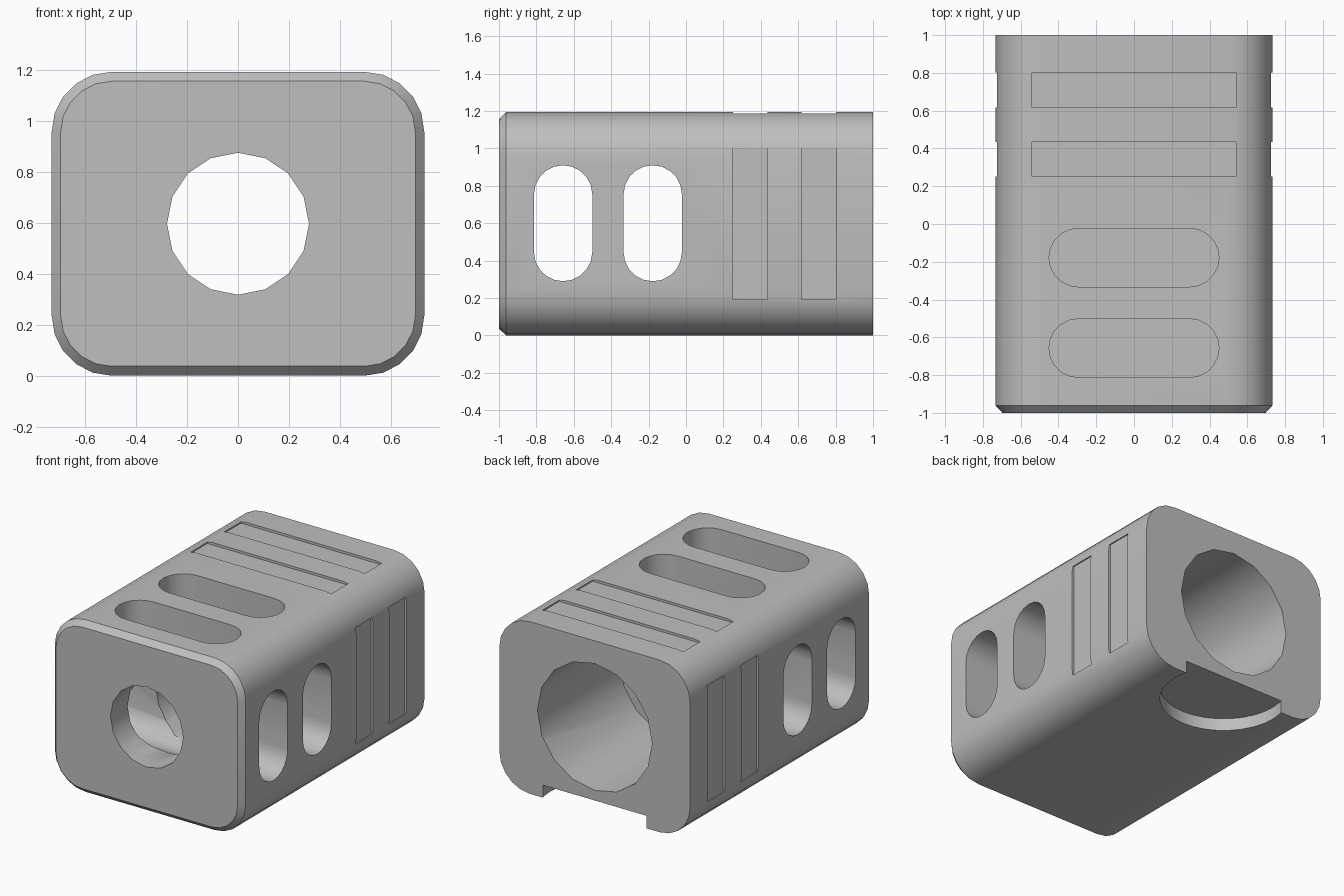
import bpy, bmesh
from math import sin, cos, pi, radians
from mathutils import Vector

cube = bpy.data.objects.get("Cube")
if cube:
    bpy.data.objects.remove(cube, do_unlink=True)

grey = bpy.data.materials.new("plain grey")
grey.use_nodes = True
colour = (0.52, 0.52, 0.52, 1)
grey.diffuse_color = colour
grey.node_tree.nodes["Principled BSDF"].inputs["Base Color"].default_value = colour

MID = 0.597  # height of the bore axis


def rounded(half_w, half_h, r, steps):
    """Rounded rectangle outline around the origin."""
    pts = []
    for q, (sx, sy) in enumerate([(1, 1), (-1, 1), (-1, -1), (1, -1)]):
        for i in range(steps + 1):
            a = (q + i / steps) * pi / 2
            pts.append((sx * (half_w - r) + r * cos(a), sy * (half_h - r) + r * sin(a)))
    return pts


def circle(r, n):
    return [(r * cos(2 * pi * i / n), r * sin(2 * pi * i / n)) for i in range(n)]


def loft(name, rings):
    """Closed solid through rings of 3D points."""
    bm = bmesh.new()
    loops = [[bm.verts.new(p) for p in ring] for ring in rings]
    for a, b in zip(loops, loops[1:]):
        for i in range(len(a)):
            j = (i + 1) % len(a)
            bm.faces.new((a[i], a[j], b[j], b[i]))
    bm.faces.new(loops[0])
    bm.faces.new(loops[-1])
    bmesh.ops.remove_doubles(bm, verts=bm.verts, dist=1e-5)
    bmesh.ops.recalc_face_normals(bm, faces=bm.faces)
    mesh = bpy.data.meshes.new(name)
    bm.to_mesh(mesh)
    bm.free()
    mesh.materials.append(grey)
    obj = bpy.data.objects.new(name, mesh)
    bpy.context.collection.objects.link(obj)
    return obj


def prism(name, outline, axis, start, end, centre):
    """Extrude an outline along an axis between two positions."""
    def place(u, v, t):
        p = {"x": (t, u, v), "y": (u, t, v), "z": (u, v, t)}[axis]
        return Vector(p) + Vector(centre)
    return loft(name, [[place(u, v, t) for u, v in outline] for t in (start, end)])


# Body: rounded block with a chamfered front rim
full = rounded(0.732, MID, 0.235, 5)
inset = rounded(0.697, MID - 0.037, 0.2, 5)
body = loft("muzzle_block", [[(u, y, v + MID) for u, v in ring]
                             for ring, y in ((inset, -1), (full, -0.962), (full, 1))])


def cut(tool):
    tool.hide_render = True
    mod = body.modifiers.new("cut", "BOOLEAN")
    mod.operation = "DIFFERENCE"
    mod.solver = "EXACT"
    mod.object = tool
    bpy.context.view_layer.objects.active = body
    bpy.ops.object.modifier_apply(modifier=mod.name)
    bpy.data.objects.remove(tool, do_unlink=True)


# Narrow front bore and wide rear bore
cut(prism("front_bore", circle(0.279, 16), "y", -1.2, 0.3, (0, 0, MID)))
cut(prism("rear_bore", circle(0.44, 16), "y", 0.1, 1.2, (0, 0, MID)))

# Side ports run right through, top ports are blind pockets
for y in (-0.657, -0.178):
    cut(prism("side_port", rounded(0.156, 0.31, 0.156, 5), "x", -1, 1, (0, y, 0.6)))
    cut(prism("top_port", rounded(0.45, 0.155, 0.155, 5), "z", 0.95, 1.4, (0, y, 0)))

# Shallow bands on the top and both sides
for y, half in ((0.343, 0.092), (0.71, 0.093)):
    band = [(-0.54, -half), (0.54, -half), (0.54, half), (-0.54, half)]
    cut(prism("top_band", band, "z", 1.177, 1.4, (0, y, 0)))
    band = [(-half, -0.405), (half, -0.405), (half, 0.405), (-half, 0.405)]
    for s in (-1, 1):
        cut(prism("side_band", band, "x", s * 0.717, s * 1.0, (0, y, MID)))

# Round recess under the rear edge
cut(prism("bottom_recess", circle(0.412, 32), "z", -0.2, 0.087, (0, 0.9, 0)))

# Smooth shading with sharp edges kept
bpy.ops.object.select_all(action="DESELECT")
body.select_set(True)
bpy.context.view_layer.objects.active = body
bpy.ops.object.shade_smooth_by_angle(angle=radians(30))
